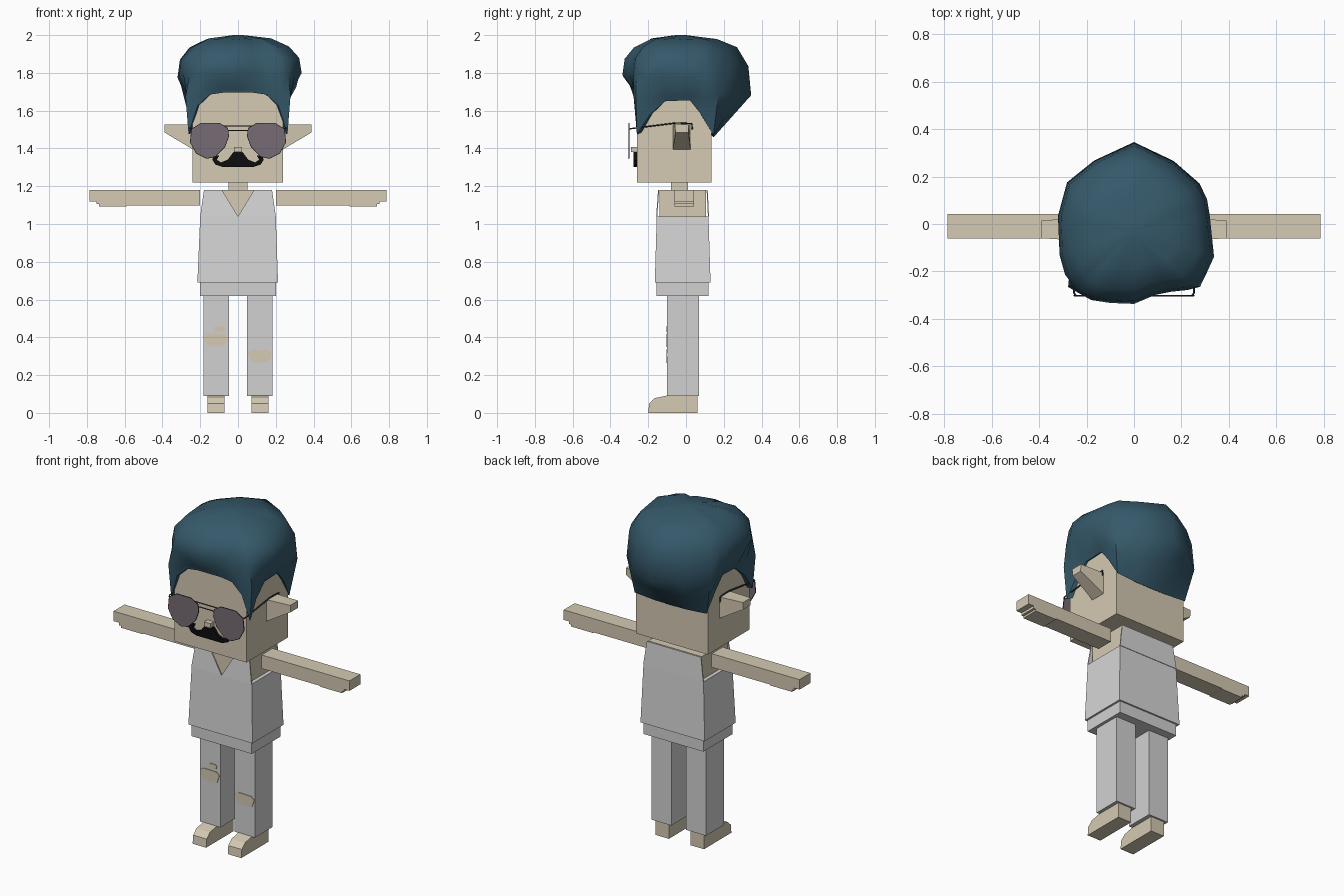
import bpy, bmesh, math
from mathutils import Vector

if "Cube" in bpy.data.objects:
    bpy.data.objects.remove(bpy.data.objects["Cube"])


def material(name, rgb):
    m = bpy.data.materials.new(name)
    m.use_nodes = True
    m.diffuse_color = (*rgb, 1)
    bsdf = m.node_tree.nodes["Principled BSDF"]
    bsdf.inputs["Base Color"].default_value = (*rgb, 1)
    bsdf.inputs["Roughness"].default_value = 0.8
    return m


SKIN = material("skin", (.66, .59, .45))
SHIRT = material("shirt white", (.67, .67, .67))
PANTS = material("trouser grey", (.64, .64, .64))
HAIR = material("dark teal hair", (.036, .1, .145))
LENS = material("smoky lens", (.18, .15, .175))
WIRE = material("dark wire", (.04, .04, .04))
BLACK = material("black", (.004, .004, .004))


def finish(name, bm, mat):
    bmesh.ops.recalc_face_normals(bm, faces=bm.faces)
    mesh = bpy.data.meshes.new(name)
    bm.to_mesh(mesh)
    bm.free()
    mesh.materials.append(mat)
    ob = bpy.data.objects.new(name, mesh)
    bpy.context.collection.objects.link(ob)
    return ob


def loft(name, rings, mat, cap_start=True, cap_end=True):
    bm = bmesh.new()
    rows = [[bm.verts.new(p) for p in ring] for ring in rings]
    n = len(rows[0])
    for a, b in zip(rows, rows[1:]):
        for i in range(n):
            j = (i + 1) % n
            bm.faces.new((a[i], a[j], b[j], b[i]))
    if cap_start:
        bm.faces.new(rows[0])
    if cap_end:
        bm.faces.new(rows[-1])
    return finish(name, bm, mat)


def prism(name, pts, axis, lo, hi, mat):
    # Extrude a profile: (y, z) along x, or (x, z) along y
    def place(p, d):
        return (d, p[0], p[1]) if axis == "x" else (p[0], d, p[1])
    return loft(name, [[place(p, d) for p in pts] for d in (lo, hi)], mat)


def rect(x0, x1, y0, y1, z):
    return [(x0, y0, z), (x1, y0, z), (x1, y1, z), (x0, y1, z)]


def box(name, x, y, z, mat):
    return loft(name, [rect(*x, *y, h) for h in z], mat)


def wire(name, pts, mat, cyclic=False, radius=.004):
    curve = bpy.data.curves.new(name, "CURVE")
    curve.dimensions = "3D"
    curve.bevel_depth = radius
    curve.bevel_resolution = 1
    spline = curve.splines.new("POLY")
    spline.points.add(len(pts) - 1)
    for q, p in zip(spline.points, pts):
        q.co = (*p, 1)
    spline.use_cyclic_u = cyclic
    curve.materials.append(mat)
    ob = bpy.data.objects.new(name, curve)
    bpy.context.collection.objects.link(ob)


def flip(pts, s):
    return [(p[0] * s, *p[1:]) for p in pts]


# Head, neck, nose and torso
box("head", (-.24, .238), (-.26, .135), (1.22, 1.8), SKIN)
box("neck", (-.05, .05), (-.08, .01), (1.15, 1.24), SKIN)
box("nose", (-.022, .022), (-.292, -.25), (1.38, 1.408), SKIN)
box("torso", (-.178, .178), (-.14, .105), (.8, 1.18), SKIN)

# Sleeveless top: flared body, front panels round a V neck, back panel
loft("shirt_body", [rect(-.215, .212, -.165, .13, .69),
                    rect(-.2, .2, -.155, .119, 1.04)], SHIRT)
bm = bmesh.new()
FRONT = [(-.2, -.155, 1.04), (0, -.155, 1.04), (-.085, -.145, 1.18), (-.18, -.145, 1.18)]
BACK = [(-.2, .119, 1.04), (.2, .119, 1.04), (.18, .112, 1.18), (-.18, .112, 1.18)]
for panel in (FRONT, flip(FRONT, -1), BACK):
    bm.faces.new([bm.verts.new(p) for p in panel])
panels = finish("shirt_panels", bm, SHIRT)
solid = panels.modifiers.new("thickness", "SOLIDIFY")
solid.thickness = .006
solid.offset = 0

box("hips", (-.2, .2), (-.155, .12), (.62, .695), PANTS)

# Paired parts
ARM = [(.2, 1.18), (.785, 1.18), (.785, 1.12), (.75, 1.12), (.75, 1.105), (.735, 1.105),
       (.735, 1.093), (.59, 1.093), (.59, 1.098), (.2, 1.098)]
FOOT = [(.06, 0), (.06, .092), (-.1, .092), (-.165, .078), (-.195, .05), (-.2, 0)]
EAR = [[(.23, -.07, 1.39), (.23, .025, 1.39), (.23, .025, 1.525), (.23, -.07, 1.525)],
       [(.39, -.055, 1.485), (.39, .012, 1.485), (.39, .015, 1.528), (.39, -.06, 1.528)]]
RIM = [(.055, 1.507), (.1, 1.533), (.195, 1.533), (.245, 1.502), (.252, 1.433),
       (.22, 1.375), (.165, 1.348), (.12, 1.358), (.07, 1.41), (.05, 1.465)]
TEMPLE = [(.245, -.302, 1.502), (.253, -.29, 1.505), (.25, -.05, 1.535),
          (.25, .03, 1.532), (.25, .034, 1.5)]
for side, s in (("left", 1), ("right", -1)):
    prism(side + "_arm", flip(ARM, s), "y", -.062, .042, SKIN)
    box(side + "_leg", sorted((.048 * s, .182 * s)), (-.1, .07), (.09, .64), PANTS)
    prism(side + "_foot", FOOT, "x", .072 * s, .162 * s, SKIN)
    loft(side + "_ear", [flip(r, s) for r in EAR], SKIN)
    prism(side + "_lens", flip(RIM, s), "y", -.305, -.299, LENS)
    wire(side + "_rim", [(x * s, -.302, z) for x, z in RIM], WIRE, True, .003)
    wire(side + "_temple", flip(TEMPLE, s), WIRE)
for z, w in ((1.52, .075), (1.495, .052)):
    wire("glasses_bridge", [(-w, -.302, z), (w, -.302, z)], WIRE, radius=.003)

# Moustache with curled tips
TASH = [(0, 1.388), (.025, 1.38), (.055, 1.34), (.09, 1.326), (.112, 1.34), (.1, 1.362),
        (.125, 1.366), (.136, 1.34), (.12, 1.315), (.085, 1.303), (0, 1.303)]
prism("moustache", TASH + flip(TASH, -1)[-2:0:-1], "y", -.277, -.25, BLACK)

# Torn trouser patches
TEAR = [(-.065, .02), (-.04, .035), (.045, .033), (.065, .015), (.05, -.028),
        (0, -.035), (-.045, -.03)]
for name, x, z, k in (("right_knee_tear", -.117, .385, 1), ("left_knee_tear", .115, .3, 1),
                      ("right_small_tear", -.098, .445, .45)):
    prism(name, [(x + u * k, z + v * k) for u, v in TEAR], "y", -.104, -.096, SKIN)

# Hair: hairline around the head, swept out to a lumpy widest outline, closed on top
HALF = [(0, -.272, 1.695), (.08, -.272, 1.695), (.15, -.272, 1.685), (.215, -.272, 1.625),
        (.262, -.26, 1.475), (.255, -.19, 1.58), (.25, -.11, 1.65), (.25, .02, 1.655),
        (.25, .08, 1.58), (.24, .145, 1.47), (.1, .147, 1.46), (0, .147, 1.46)]
LINE = HALF + flip(HALF, -1)[-2:0:-1]
OUTLINE = [(0, .345), (.11, .315), (.30, .15), (.325, 0), (.34, -.17), (.255, -.275),
           (.11, -.29), (-.02, -.345), (-.215, -.315), (-.3, -.2), (-.335, -.02), (-.27, .22)]
C = Vector((0, -.03))


def widest(x, y):
    # Where a ray from the hair centre meets the outline
    d = Vector((x, y)) - C
    for i, a in enumerate(OUTLINE):
        a, b = Vector(a) - C, Vector(OUTLINE[(i + 1) % len(OUTLINE)]) - C
        e = b - a
        det = d.cross(e)
        if abs(det) > 1e-9:
            t, u = a.cross(e) / det, a.cross(d) / det
            if t > 0 and -1e-6 <= u <= 1 + 1e-6:
                return C + d * t
    return C + d


rings = [[] for _ in range(7)]
for i, (x, y, z) in enumerate(LINE):
    w = widest(x, y)
    back = min(1, max(0, (y - .0) / .14))
    lump = .01 * math.sin(i * 2.3)
    wz = 1.79 - .11 * back + lump
    near = Vector((x * 1.06, y * 1.02, max(z + .02, 1.675)))
    half = (Vector((x, y, z)) + Vector((*w, wz))) / 2
    rings[0].append((x * .9, y * .9, z + .01))
    rings[1].append((x, y, z))
    rings[2].append(near.lerp(half, back))
    rings[3].append((*w, wz))
    for ring, scale, h in ((4, .96, 1.875 - .04 * back), (5, .8, 1.935), (6, .52, 1.978)):
        q = C.lerp(w, scale)
        rings[ring].append((*q, h + lump * .5))
rings.append([(C.x + (p[0] - C.x) * .15, C.y + (p[1] - C.y) * .15, 2.0) for p in rings[6]])
hair = loft("hair", rings, HAIR, cap_start=False)
bpy.ops.object.select_all(action="DESELECT")
hair.select_set(True)
bpy.context.view_layer.objects.active = hair
bpy.ops.object.shade_smooth_by_angle(angle=math.radians(45))
